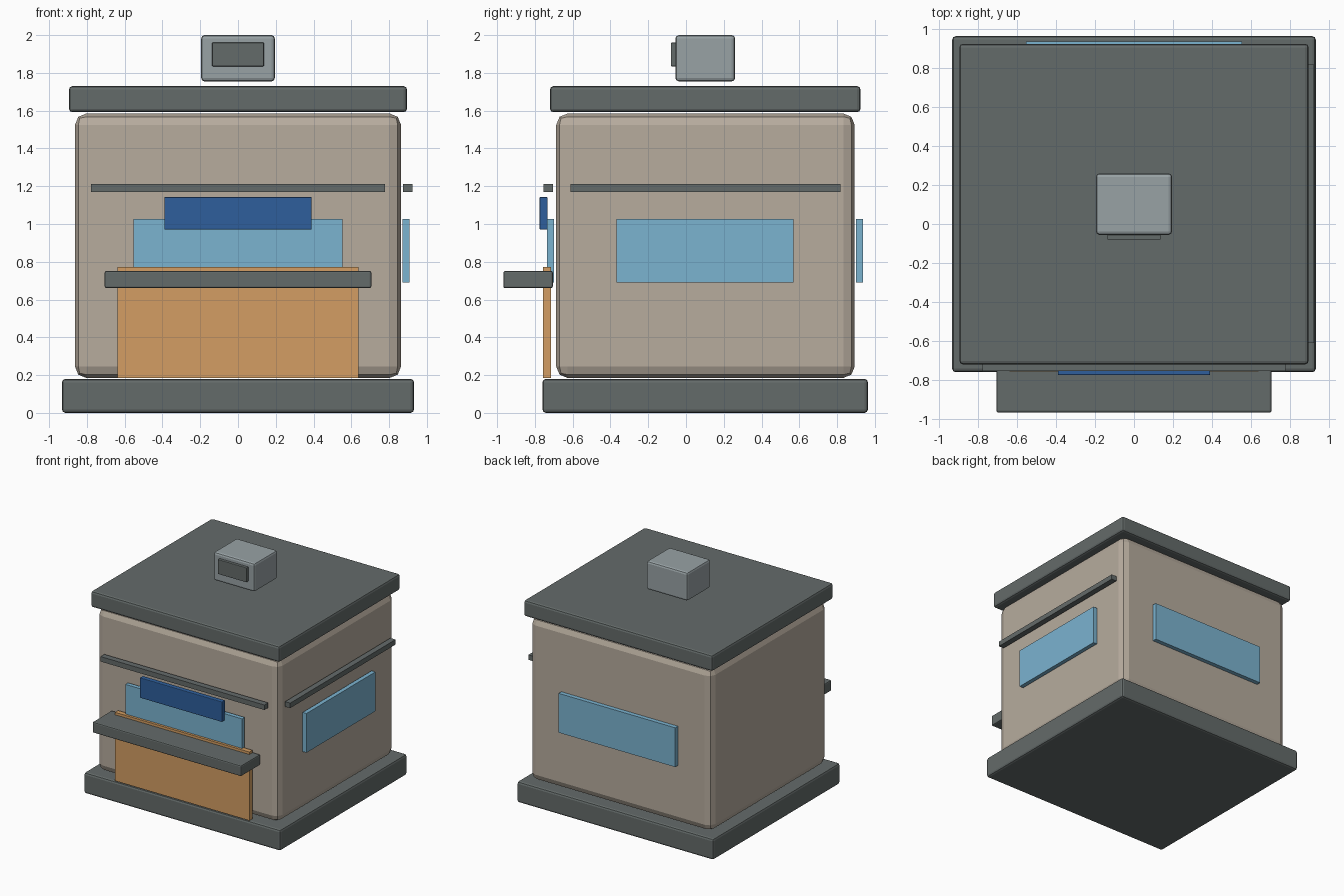
import bpy

if "Cube" in bpy.data.objects:
    bpy.data.objects.remove(bpy.data.objects["Cube"], do_unlink=True)


def material(name, r, g, b):
    """Flat colour given as 8-bit sRGB, stored as linear values."""
    linear = [((c / 255 + 0.055) / 1.055) ** 2.4 for c in (r, g, b)]
    mat = bpy.data.materials.new(name)
    mat.use_nodes = True
    mat.diffuse_color = (*linear, 1)
    bsdf = next(n for n in mat.node_tree.nodes if n.type == "BSDF_PRINCIPLED")
    bsdf.inputs["Base Color"].default_value = (*linear, 1)
    return mat


BEIGE = material("beige wall", 183, 172, 158)
GREY = material("dark grey", 100, 107, 106)
METAL = material("light grey metal", 152, 162, 165)
WOOD = material("orange wood", 211, 158, 99)
GLASS = material("blue glass", 123, 179, 208)
BLUE = material("sign blue", 46, 95, 156)


def block(name, x, y, z, mat, bevel=0, segments=2):
    """Box spanning the given (low, high) ranges, with optional rounded edges."""
    spans = (x, y, z)
    bpy.ops.mesh.primitive_cube_add(size=1, location=[(a + b) / 2 for a, b in spans])
    obj = bpy.context.object
    obj.name = name
    obj.scale = [b - a for a, b in spans]
    bpy.ops.object.transform_apply(location=False, rotation=False, scale=True)
    obj.data.materials.append(mat)
    if bevel:
        mod = obj.modifiers.new("rounded edges", "BEVEL")
        mod.width = bevel
        mod.segments = segments
    return obj


def centred(half):
    return (-half, half)


# Main building: plinth, walls and roof slab
block("base", centred(0.932), (-0.76, 0.963), (0, 0.18), GREY, 0.018)
block("walls", centred(0.863), (-0.687, 0.893), (0.185, 1.585), BEIGE, 0.06)
block("roof", centred(0.895), (-0.72, 0.924), (1.592, 1.73), GREY, 0.018)

# Rooftop unit with its front grille
block("roof_unit", centred(0.195), (-0.056, 0.26), (1.755, 2.0), METAL, 0.018)
block("roof_unit_grille", centred(0.137), (-0.08, -0.05), (1.835, 1.96), GREY, 0.004)

# Trim strips on the front and left walls
TRIM_Z = (1.17, 1.213)
block("front_trim", centred(0.778), (-0.754, -0.703), TRIM_Z, GREY)
block("left_trim", (0.874, 0.923), (-0.611, 0.818), TRIM_Z, GREY)

# Windows: four panes front and back, one wide pane on the left wall
WINDOW_Z = (0.69, 1.027)
PANE = 0.277
for side, depth in (("front", (-0.736, -0.7)), ("back", (0.9, 0.937))):
    for i in range(4):
        start = (i - 2) * PANE
        block(f"{side}_window_{i + 1}", (start, start + PANE), depth, WINDOW_Z, GLASS)
block("left_window", (0.871, 0.907), (-0.367, 0.568), WINDOW_Z, GLASS)

# Serving counter and the blank sign board
block("counter_front", centred(0.638), (-0.757, -0.715), (0.185, 0.773), WOOD)
block("counter_shelf", centred(0.706), (-0.967, -0.705), (0.66, 0.752), GREY, 0.01)
block("sign_board", centred(0.39), (-0.775, -0.733), (0.97, 1.143), BLUE, 0.005)
